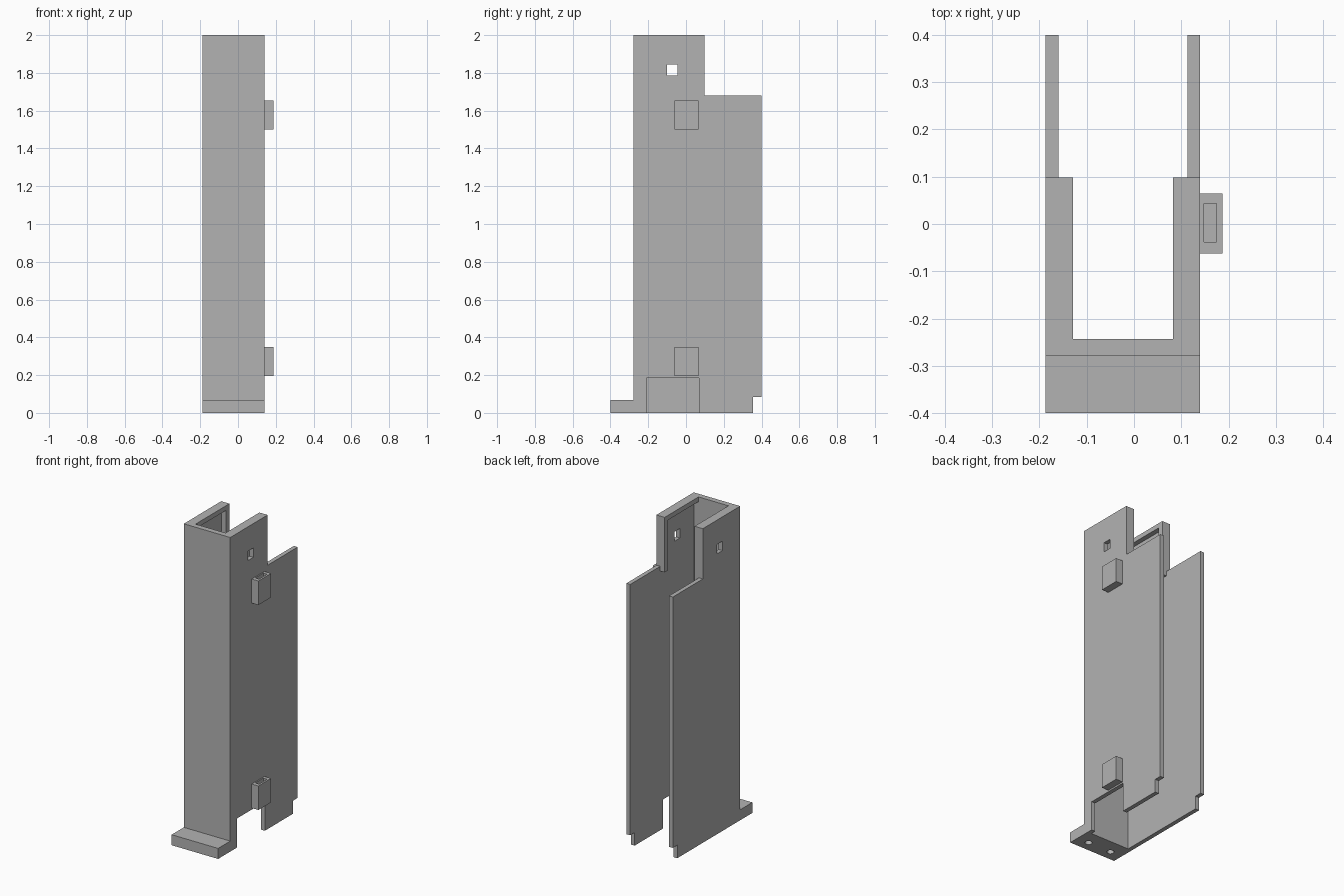
import bpy
import bmesh
from mathutils import Matrix, Vector

cube = bpy.data.objects.get("Cube")
if cube:
    bpy.data.objects.remove(cube, do_unlink=True)

grey = bpy.data.materials.new("plain grey")
grey.use_nodes = True
grey.diffuse_color = (0.45, 0.45, 0.45, 1)
grey.node_tree.nodes["Principled BSDF"].inputs["Base Color"].default_value = grey.diffuse_color

LEFT, RIGHT = 0.14, -0.187       # outer faces of the side walls
THIN, RIM = 0.027, 0.058         # wall and rim thickness
FRONT_IN = -0.243                # inner face of the front wall


def finish(name, bm):
    bmesh.ops.recalc_face_normals(bm, faces=bm.faces)
    mesh = bpy.data.meshes.new(name)
    bm.to_mesh(mesh)
    bm.free()
    mesh.materials.append(grey)
    obj = bpy.data.objects.new(name, mesh)
    bpy.context.collection.objects.link(obj)
    return obj


def box(name, x, y, z):
    bm = bmesh.new()
    centre = Vector((sum(x) / 2, sum(y) / 2, sum(z) / 2))
    size = Vector((x[1] - x[0], y[1] - y[0], z[1] - z[0]))
    bmesh.ops.create_cube(bm, size=1, matrix=Matrix.Translation(centre) @ Matrix.Diagonal(size.to_4d()))
    return finish(name, bm)


def rod(name, x, y, z, radius, depth):
    bm = bmesh.new()
    bmesh.ops.create_cone(bm, cap_ends=True, segments=24, radius1=radius, radius2=radius,
                          depth=depth, matrix=Matrix.Translation((x, y, z)))
    return finish(name, bm)


def cut(target, cutter):
    cutter.hide_render = True
    mod = target.modifiers.new("cut", "BOOLEAN")
    mod.operation = "DIFFERENCE"
    mod.solver = "EXACT"
    mod.object = cutter
    bpy.context.view_layer.objects.active = target
    bpy.ops.object.modifier_apply(modifier=mod.name)
    bpy.data.objects.remove(cutter, do_unlink=True)


# Channel body with foot: side profile extruded across the width
profile = [(-0.4, 0), (0.355, 0), (0.355, 0.083), (0.4, 0.083), (0.4, 1.68),
           (0.098, 1.68), (0.098, 2), (-0.278, 2), (-0.278, 0.067), (-0.4, 0.067)]
bm = bmesh.new()
face = bm.faces.new([bm.verts.new((RIGHT, y, z)) for y, z in profile])
extruded = bmesh.ops.extrude_face_region(bm, geom=[face])["geom"]
bmesh.ops.translate(bm, vec=(LEFT - RIGHT, 0, 0),
                    verts=[v for v in extruded if isinstance(v, bmesh.types.BMVert)])
body = finish("channel_body", bm)

# Hollow inside, leaving a thicker rim and posts at the top
wide = (RIGHT + THIN, LEFT - THIN)
narrow = (RIGHT + RIM, LEFT - RIM)
cut(body, box("rim_opening", narrow, (FRONT_IN, 1), (-1, 3)))
cut(body, box("main_cavity", wide, (FRONT_IN, 1), (-1, 1.65)))
cut(body, box("upper_recess", wide, (FRONT_IN, 0.065), (1.6, 1.97)))
cut(body, box("rear_gap", wide, (0.098, 1), (1.6, 3)))

# Square holes through both walls, and the bottom cutout in the left wall
cut(body, box("square_hole", (-1, 1), (-0.1, -0.045), (1.785, 1.845)))
cut(body, box("bottom_cutout", (LEFT - RIM, 1), (-0.21, 0.07), (-1, 0.185)))

# Blind screw holes under the foot
for x in (-0.105, 0.058):
    cut(body, rod("screw_hole", x, -0.335, 0, 0.021, 0.09))

# Pocketed lugs on the left wall
for name, bottom in (("lower_lug", 0.195), ("upper_lug", 1.5)):
    lug = box(name, (LEFT, 0.187), (-0.062, 0.065), (bottom, bottom + 0.153))
    cut(lug, box("pocket", (0.148, 0.175), (-0.038, 0.043), (bottom + 0.03, bottom + 0.3)))
